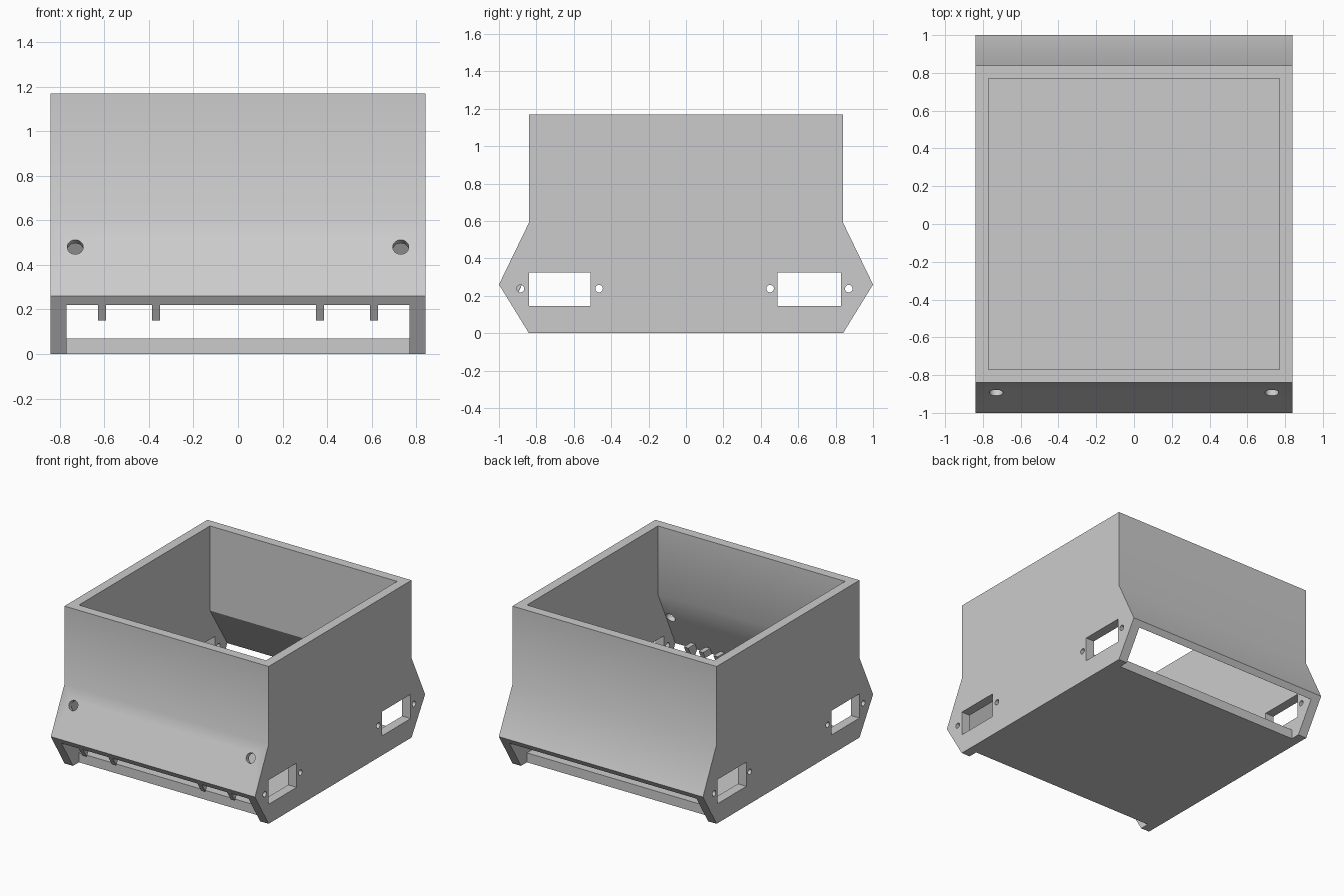
import bpy, math
from mathutils import Vector

if "Cube" in bpy.data.objects:
    bpy.data.objects.remove(bpy.data.objects["Cube"])

grey = bpy.data.materials.new("plain grey")
grey.diffuse_color = (0.6, 0.6, 0.6, 1)
grey.use_nodes = True
grey.node_tree.nodes["Principled BSDF"].inputs["Base Color"].default_value = grey.diffuse_color


def prism(name, profile, x0, x1):
    """Extrude a (y, z) profile along x."""
    n = len(profile)
    verts = [(x, y, z) for x in (x0, x1) for y, z in profile]
    faces = [tuple(range(n))[::-1], tuple(range(n, 2 * n))]
    faces += [(i, (i + 1) % n, n + (i + 1) % n, n + i) for i in range(n)]
    area = sum(profile[i][0] * profile[(i + 1) % n][1]
               - profile[(i + 1) % n][0] * profile[i][1] for i in range(n))
    if area < 0:
        faces = [f[::-1] for f in faces]
    mesh = bpy.data.meshes.new(name)
    mesh.from_pydata(verts, [], faces)
    mesh.materials.append(grey)
    obj = bpy.data.objects.new(name, mesh)
    bpy.context.collection.objects.link(obj)
    return obj


def rod(center, axis, radius, length):
    """Round cutter along an axis."""
    bpy.ops.mesh.primitive_cylinder_add(vertices=24, radius=radius, depth=length, location=center)
    obj = bpy.context.object
    obj.rotation_euler = Vector(axis).to_track_quat('Z', 'Y').to_euler()
    obj.data.materials.append(grey)
    return obj


# Housing: bulging side profile
housing = prism("housing", [(-0.84, 0), (0.84, 0), (1, 0.26), (0.84, 0.59), (0.84, 1.17),
                            (-0.84, 1.17), (-0.84, 0.59), (-1, 0.26)], -0.84, 0.84)

# Cavity, open at the top and through both lower slopes
cutters = [prism("cavity_cutter", [
    (-0.77, 0.07), (0.77, 0.07), (0.77, -0.05), (1.1, -0.05), (1.1, 0.22), (0.975, 0.22),
    (0.77, 0.54), (0.77, 1.3), (-0.77, 1.3), (-0.77, 0.66), (-0.975, 0.22),
    (-1.1, 0.22), (-1.1, -0.05), (-0.77, -0.05)], -0.77, 0.77)]

# Side windows with a screw hole at each end, through both walls
for y0, y1, holes in ((-0.84, -0.51, (-0.885, -0.465)), (0.49, 0.83, (0.45, 0.87))):
    cutters.append(prism("window_cutter", [(y0, 0.145), (y1, 0.145), (y1, 0.325), (y0, 0.325)], -1, 1))
    for y in holes:
        cutters.append(rod((0, y, 0.238), (1, 0, 0), 0.02, 2))

# Round holes in the front slope
for x in (-0.73, 0.73):
    cutters.append(rod((x, -0.893, 0.48), (0, -0.9, 0.436), 0.036, 0.4))

for c in cutters:
    mod = housing.modifiers.new("cut", 'BOOLEAN')
    mod.operation = 'DIFFERENCE'
    mod.solver = 'EXACT'
    mod.object = c

# Bake the cuts and drop the cutters
bpy.context.view_layer.update()
deps = bpy.context.evaluated_depsgraph_get()
baked = bpy.data.meshes.new_from_object(housing.evaluated_get(deps))
housing.modifiers.clear()
housing.data = baked
for c in cutters:
    bpy.data.objects.remove(c)

# Soft bends on the walls, crisp front outside
for p in baked.polygons:
    p.use_smooth = not p.normal.y < -0.5 and abs(p.normal.x) < 0.9 and abs(p.normal.z) < 0.9
baked.set_sharp_from_angle(angle=math.radians(30))

# Retaining tabs behind the front slope: two long and one short on each side
long_tab = [(-0.975, 0.22), (-0.932, 0.15), (-0.872, 0.27), (-0.965, 0.27)]
short_tab = [(-0.975, 0.22), (-0.895, 0.22), (-0.872, 0.27), (-0.965, 0.27)]
for side in (-1, 1):
    for x, shape in ((0.61, long_tab), (0.487, short_tab), (0.367, long_tab)):
        prism("retaining_tab", shape, side * x - 0.018, side * x + 0.018)
